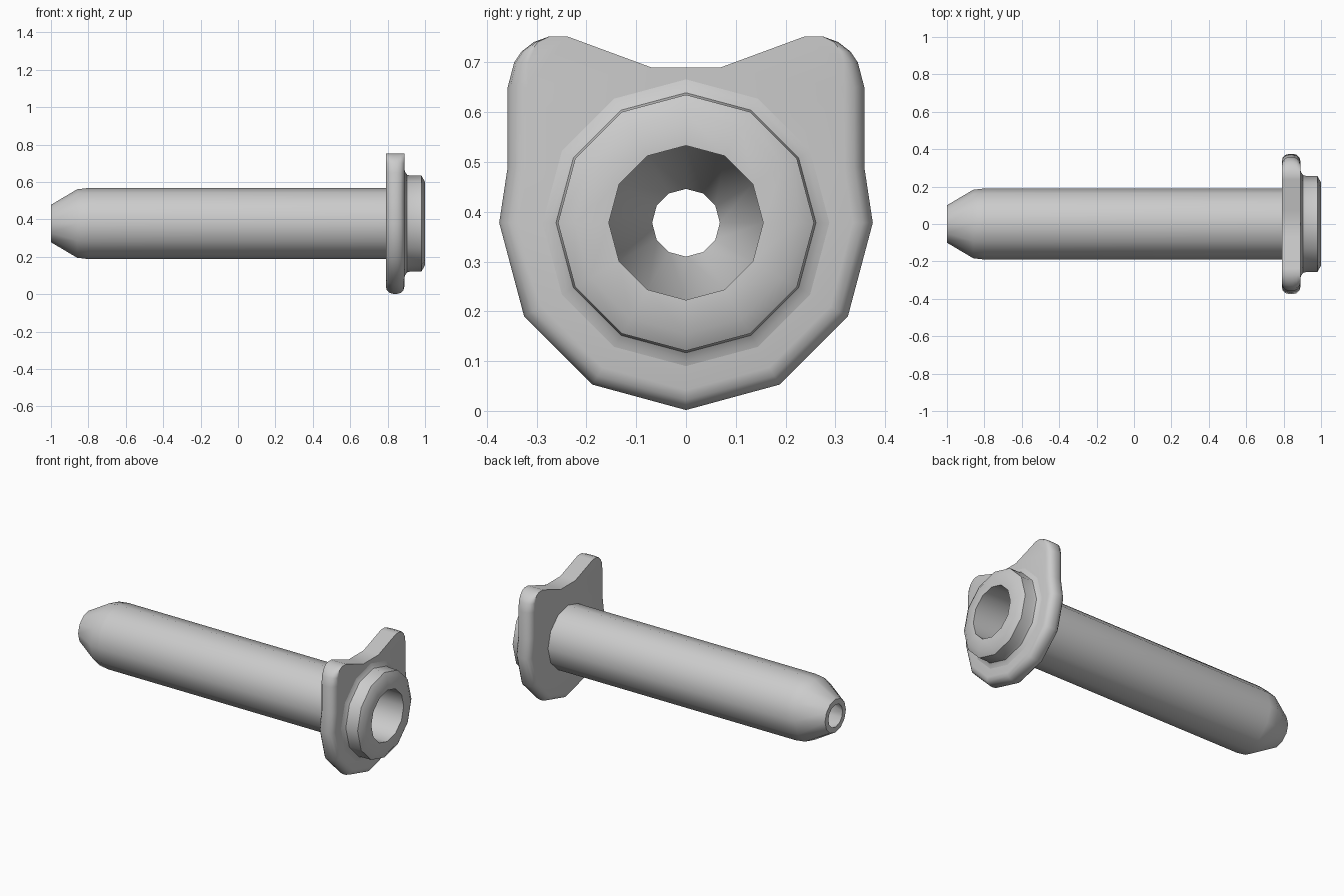
import bpy, bmesh
from math import sin, cos, pi, hypot, radians

if "Cube" in bpy.data.objects:
    bpy.data.objects.remove(bpy.data.objects["Cube"])

CZ = 0.378   # height of the tube axis
SIDES = 12


def ring(bm, x, r):
    return [bm.verts.new((x, r * sin(2 * pi * i / SIDES), CZ + r * cos(2 * pi * i / SIDES)))
            for i in range(SIDES)]


def skin(bm, a, b):
    n = len(a)
    for i in range(n):
        bm.faces.new((a[i], a[(i + 1) % n], b[(i + 1) % n], b[i]))


def loop_edges(bm, loop):
    out = []
    for i, v in enumerate(loop):
        w = loop[(i + 1) % len(loop)]
        out.append(bm.edges.get((v, w)) or bm.edges.new((v, w)))
    return out


def finish(bm, name):
    bmesh.ops.recalc_face_normals(bm, faces=bm.faces)
    me = bpy.data.meshes.new(name)
    bm.to_mesh(me)
    bm.free()
    ob = bpy.data.objects.new(name, me)
    bpy.context.collection.objects.link(ob)
    bpy.ops.object.select_all(action='DESELECT')
    ob.select_set(True)
    bpy.context.view_layer.objects.active = ob
    bpy.ops.object.shade_smooth_by_angle(angle=radians(40))
    return ob


def lathe(name, profile):
    bm = bmesh.new()
    rings = [ring(bm, x, r) for x, r in profile]
    for i in range(len(rings)):
        skin(bm, rings[i - 1], rings[i])
    return finish(bm, name)


# Hollow tube with tapered tip, open at both ends, and the collar at its head
lathe("hollow_tube", [
    (-1.0, 0.068), (-1.0, 0.10), (-0.86, 0.183), (-0.80, 0.19), (0.84, 0.19),
    (0.888, 0.295), (0.893, 0.277), (0.904, 0.261), (0.92, 0.257), (0.98, 0.257),
    (1.0, 0.223), (1.0, 0.155), (-0.80, 0.155)])

# Flange outline, right half from bottom to top: y, z, amount of edge rounding
half = [(0.1875, 0.053, 1), (0.325, 0.19, 1), (0.375, 0.378, 1), (0.358, 0.49, 1),
        (0.358, 0.65, 1), (0.345, 0.70, 0.7), (0.33, 0.722, 0.45), (0.305, 0.741, 0.2),
        (0.275, 0.752, 0), (0.238, 0.752, 0), (0.07, 0.69, 0)]
outline = [(0, 0.002, 1)] + half + [(-y, z, k) for y, z, k in reversed(half)]


def flange_loop(bm, x, inset):
    loop = []
    for y, z, k in outline:
        dy, dz = y, (z - CZ if z < 0.4 else 0)
        d = hypot(dy, dz)
        loop.append(bm.verts.new((x, y - dy / d * inset * k, z - dz / d * inset * k)))
    return loop


# Flange plate with rounded rim and eared top, bored for the tube
bm = bmesh.new()
R = 0.04
angles = [radians(a) for a in (0, 30, 60, 90)]
sections = [(0.79 + R * (1 - cos(a)), R * (1 - sin(a))) for a in angles]
sections += [(1.68 - x, i) for x, i in reversed(sections)]
loops = [flange_loop(bm, x, i) for x, i in sections]
for a, b in zip(loops, loops[1:]):
    skin(bm, a, b)
bores = [ring(bm, 0.79, 0.17), ring(bm, 0.89, 0.17)]
skin(bm, *bores)
for outer, inner in ((loops[0], bores[0]), (loops[-1], bores[1])):
    bmesh.ops.triangle_fill(bm, edges=loop_edges(bm, outer) + loop_edges(bm, inner),
                            use_beauty=True, use_dissolve=False, normal=(1, 0, 0))
finish(bm, "flange_plate")
